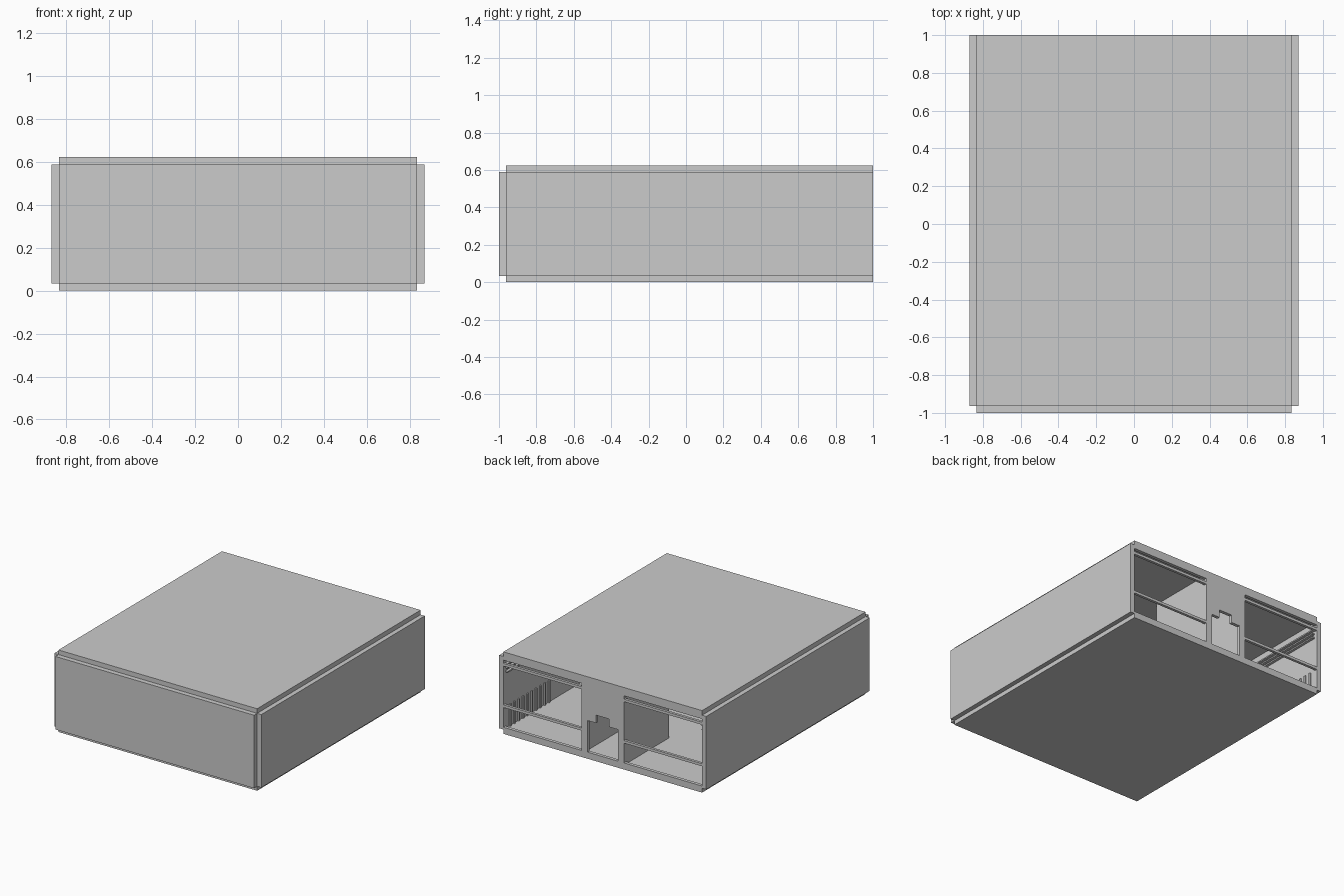
import bpy, bmesh

if "Cube" in bpy.data.objects:
    bpy.data.objects.remove(bpy.data.objects["Cube"])

def box(name, x0, x1, y0, y1, z0, z1):
    bm = bmesh.new()
    bmesh.ops.create_cube(bm, size=1)
    for v in bm.verts:
        v.co = ((x0 + x1) / 2 + v.co.x * (x1 - x0),
                (y0 + y1) / 2 + v.co.y * (y1 - y0),
                (z0 + z1) / 2 + v.co.z * (z1 - z0))
    me = bpy.data.meshes.new(name)
    bm.to_mesh(me)
    bm.free()
    ob = bpy.data.objects.new(name, me)
    bpy.context.collection.objects.link(ob)
    return ob

def pair(name, x0, x1, *rest):
    """Box on the +x side and its twin on the -x side."""
    box(name + "_right", x0, x1, *rest)
    box(name + "_left", -x1, -x0, *rest)

W, T = 0.835, 0.87        # inner and outer half width
B, F = 1.0, -0.963        # back and front of the shell
Z0, Z1 = 0.033, 0.588     # inner floor and ceiling
ZT = 0.623

# Outer panels, meeting along their edges
box("bottom_panel", -W, W, F, B, 0, Z0)
box("top_panel", -W, W, F, B, Z1, ZT)
pair("side_panel", W, T, F, B, Z0, Z1)
box("front_panel", -W, W, -1, F, Z0, Z1)

# Back frame: top and bottom rails around the openings
C = 0.178                 # half width of the centre bay
FY = 0.975
LOW, HIGH = 0.05, 0.56
box("back_frame_top", -W, W, FY, B, HIGH, Z1)
box("back_frame_bottom", -W, W, FY, B, Z0, LOW)

# Centre back plate with its stepped cut-out
D, N = 0.127, 0.055
pair("centre_plate_jamb", D, C, FY, B, LOW, HIGH)
pair("centre_plate_shoulder", N, D, FY, B, 0.29, HIGH)
box("centre_plate_head", -N, N, FY, B, 0.35, HIGH)

# Centre bay walls
pair("centre_bay_wall", C - 0.012, C, 0.46, FY, Z0, Z1)
box("centre_bay_end", -C + 0.012, C - 0.012, 0.46, 0.472, Z0, Z1)

# Crossbars in the two back openings
for i, z in enumerate((0.21, 0.525)):
    pair(f"back_crossbar_{i}", C, W, 0.98, B, z - 0.01, z + 0.01)

# Guide rails along the inner side walls
for i, z in enumerate((0.465, 0.495, 0.525)):
    pair(f"guide_rail_{i}", W - 0.02, W, F, FY, z - 0.005, z + 0.005)

# Upright ribs low on the inner side walls
for i in range(10):
    y = 0.45 + i * 0.052
    pair(f"wall_rib_{i}", W - 0.01, W, y, y + 0.015, Z0, 0.2)
